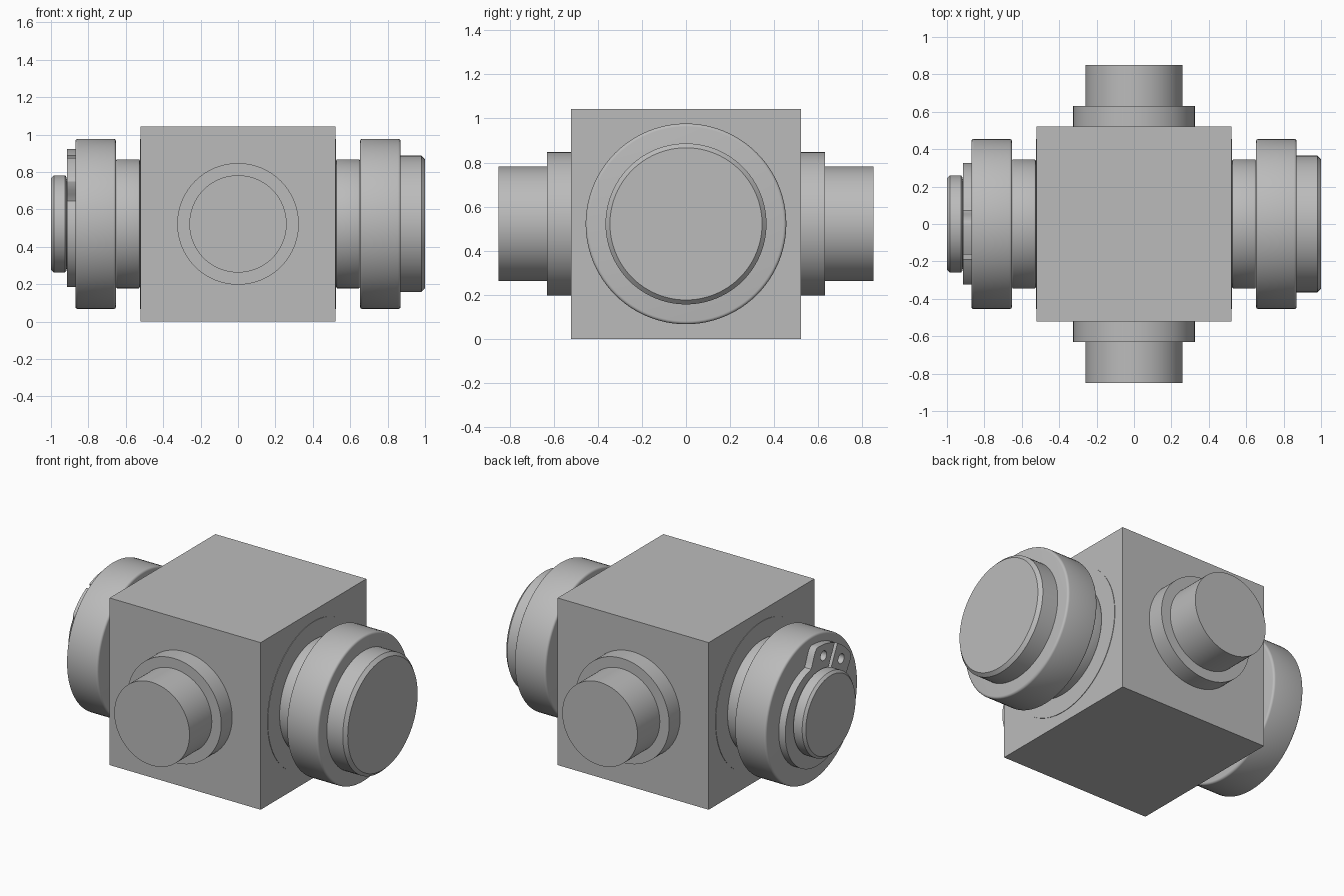
import bpy
import bmesh
from math import sin, cos, pi, radians
from mathutils import Matrix, Vector

cube = bpy.data.objects.get("Cube")
if cube:
    bpy.data.objects.remove(cube, do_unlink=True)

HALF = 0.522            # half the block, also the height of every axis
SEGMENTS = 96

steel = bpy.data.materials.new("grey steel")
steel.use_nodes = True
grey = (0.5, 0.5, 0.5, 1)
steel.diffuse_color = grey
steel.node_tree.nodes["Principled BSDF"].inputs["Base Color"].default_value = grey


def finish(obj):
    obj.data.materials.append(steel)
    bpy.ops.object.select_all(action='DESELECT')
    obj.select_set(True)
    bpy.context.view_layer.objects.active = obj
    bpy.ops.object.shade_smooth_by_angle(angle=radians(25))


def add_mesh(name, bm):
    bmesh.ops.recalc_face_normals(bm, faces=bm.faces)
    mesh = bpy.data.meshes.new(name)
    bm.to_mesh(mesh)
    bm.free()
    obj = bpy.data.objects.new(name, mesh)
    bpy.context.collection.objects.link(obj)
    finish(obj)
    return obj


def turned(name, profile, direction):
    """Closed solid turned from (distance, radius) points along a direction."""
    bm = bmesh.new()
    rings = [[bm.verts.new((r * cos(2 * pi * i / SEGMENTS), r * sin(2 * pi * i / SEGMENTS), d))
              for i in range(SEGMENTS)] for d, r in profile]
    for low, high in zip(rings, rings[1:]):
        for i in range(SEGMENTS):
            j = (i + 1) % SEGMENTS
            bm.faces.new((low[i], low[j], high[j], high[i]))
    bm.faces.new(rings[0])
    bm.faces.new(rings[-1])
    turn = Vector(direction).to_track_quat('Z', 'Y').to_matrix().to_4x4()
    bm.transform(Matrix.Translation((0, 0, HALF)) @ turn)
    return add_mesh(name, bm)


def drum(start, end, radius, edge):
    """Profile of a drum with rounded edges."""
    steps = [i * pi / 8 for i in range(5)]
    inner = [(start + edge * (1 - sin(a)), radius - edge * (1 - cos(a))) for a in reversed(steps)]
    outer = [(end - edge * (1 - sin(a)), radius - edge * (1 - cos(a))) for a in steps]
    return inner[::-1] + outer[::-1] if inner[0][0] > inner[-1][0] else inner + outer


# Central block
bm = bmesh.new()
bmesh.ops.create_cube(bm, size=2 * HALF)
bm.transform(Matrix.Translation((0, 0, HALF)))
add_mesh("block", bm)

# Stepped trunnions on the front and back
for side, sign in (("front", -1), ("back", 1)):
    turned(side + "_trunnion",
           [(0.5, 0.325), (0.63, 0.325), (0.63, 0.26), (0.85, 0.26)], (0, sign, 0))

# Thrust washer, neck and roller on both ends
for side, sign in (("left", 1), ("right", -1)):
    way = (sign, 0, 0)
    turned(side + "_washer", [(0.5, 0.455), (0.525, 0.455)], way)
    turned(side + "_neck", drum(0.525, 0.652, 0.345, 0.008), way)
    turned(side + "_core", [(0.51, 0.33), (0.68, 0.33)], way)
    turned(side + "_roller", drum(0.652, 0.87, 0.455, 0.014), way)

# Chamfered cap on the left, grooved shaft end on the right
turned("left_cap", [(0.86, 0.365), (0.98, 0.365), (1.0, 0.345)], (1, 0, 0))
turned("right_shaft_end",
       [(0.86, 0.24), (0.917, 0.24), (0.917, 0.25), (0.925, 0.26),
        (0.985, 0.26), (1.0, 0.245)], (-1, 0, 0))

# Retaining clip: eccentric ring with two drilled lugs beside a gap
GAP = radians(26)


def outer_radius(a):
    ring = 0.315 - 0.025 * cos(a)
    off = min(a, 2 * pi - a)
    t = min(max((off - radians(27)) / radians(14), 0), 1)
    blend = t * t * (3 - 2 * t)
    return 0.4 * (1 - blend) + ring * blend


def polar(r, a):
    return (r * cos(a), r * sin(a))


def loop(curve, points):
    spline = curve.splines.new('POLY')
    spline.points.add(len(points) - 1)
    for p, (u, v) in zip(spline.points, points):
        p.co = (u, v, 0, 1)
    spline.use_cyclic_u = True


curve = bpy.data.curves.new("retaining_clip", 'CURVE')
curve.dimensions = '2D'
curve.fill_mode = 'BOTH'
curve.extrude = 0.0225
count = 160
inset = 0.015           # half of the gap
outline = []
for i in range(count + 1):
    a = inset / 0.4 + (2 * pi - 2 * inset / 0.4) * i / count
    outline.append(polar(outer_radius(a), a))
for i in range(count + 1):
    a = 2 * pi - inset / 0.235 - (2 * pi - 2 * inset / 0.235) * i / count
    outline.append(polar(0.235, a))
loop(curve, outline)
for sign in (-1, 1):
    cu, cv = polar(0.33, sign * radians(17))
    loop(curve, [(cu + 0.03 * cos(k * pi / 12), cv + 0.03 * sin(k * pi / 12)) for k in range(24)])
clip = bpy.data.objects.new("retaining_clip", curve)
bpy.context.collection.objects.link(clip)
# Local x points towards the gap, local z along the shaft
up = Vector((0, -sin(GAP), cos(GAP)))
out = Vector((-1, 0, 0))
across = out.cross(up)
place = Matrix((up, across, out)).transposed().to_4x4()
clip.matrix_world = Matrix.Translation((-0.8925, 0, HALF)) @ place
bpy.ops.object.select_all(action='DESELECT')
clip.select_set(True)
bpy.context.view_layer.objects.active = clip
bpy.ops.object.convert(target='MESH')
finish(bpy.context.view_layer.objects.active)
